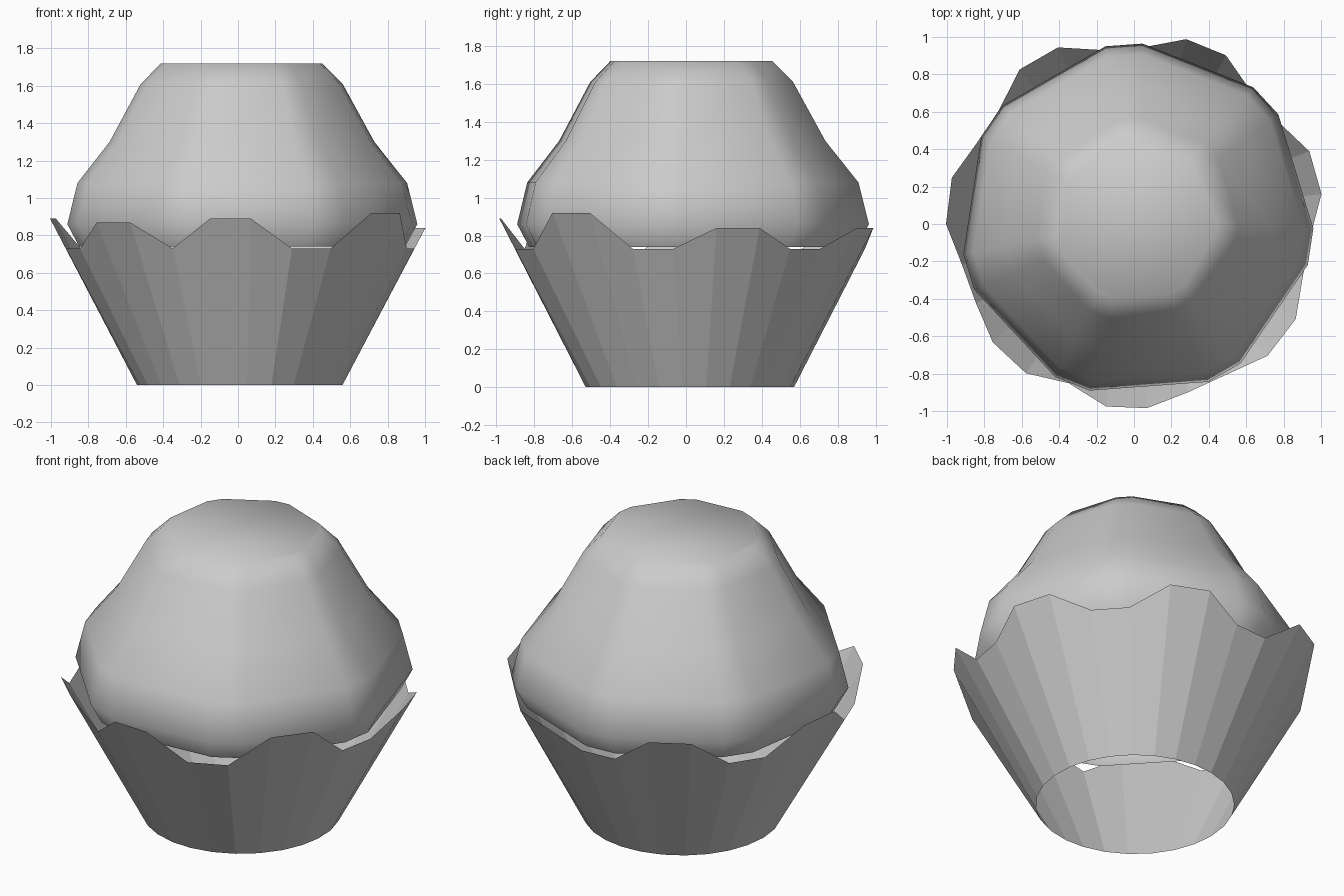
import bpy, bmesh
from math import radians, cos, sin

if "Cube" in bpy.data.objects:
    bpy.data.objects.remove(bpy.data.objects["Cube"])


def polar(r, deg, z, cx=0.0, cy=0.0):
    return (cx + r * cos(radians(deg)), cy + r * sin(radians(deg)), z)


def loft(name, rings, cap=False, smooth=None):
    """Skin a stack of closed rings with quads."""
    bm = bmesh.new()
    loops = [[bm.verts.new(p) for p in ring] for ring in rings]
    n = len(loops[0])
    for a, b in zip(loops, loops[1:]):
        for i in range(n):
            j = (i + 1) % n
            bm.faces.new((a[i], a[j], b[j], b[i]))
    if cap:
        bm.faces.new(loops[-1])
    me = bpy.data.meshes.new(name)
    bm.to_mesh(me)
    bm.free()
    ob = bpy.data.objects.new(name, me)
    bpy.context.collection.objects.link(ob)
    if smooth:
        bpy.ops.object.select_all(action='DESELECT')
        bpy.context.view_layer.objects.active = ob
        ob.select_set(True)
        bpy.ops.object.shade_smooth_by_angle(angle=radians(smooth))
    return ob


# Paper cup: seven raised petals (start angle, end angle, radius, height), open at both ends
petals = [(9.1, 22.5, 1.015, 0.84), (61.4, 74.2, 1.027, 0.84),
          (113.3, 126.6, 1.028, 0.90), (165.7, 180, 1.005, 0.89),
          (220, 234.1, 0.985, 0.87), (261.3, 274, 0.987, 0.89),
          (315.4, 329.6, 1.003, 0.92)]
angles, rim = [], []
for i, (a0, a1, r, z) in enumerate(petals):
    nxt = petals[(i + 1) % 7][0] + (360 if i == 6 else 0)
    gap = nxt - a1
    # low points between petals; the narrow gap has only one
    lows = [a1 + gap / 2] if gap < 30 else [a1 + gap / 3, a1 + gap * 2 / 3]
    angles += [a0, a1] + lows
    rim += [polar(r, a0, z), polar(r, a1, z)]
    rim += [polar(0.945 if len(lows) == 2 else 0.92, a, 0.73) for a in lows]
base = [polar(0.55, a, 0, 0.01, 0.02) for a in angles]
loft("paper_cup", [base, rim])

# Cake top: seven-sided dome with cut corners, open underneath
profile = [(0.88, 0.74), (0.945, 0.86), (0.89, 1.08),
           (0.715, 1.30), (0.545, 1.61), (0.435, 1.72)]
corners = [94.2 + k * 360 / 7 + d for k in range(7) for d in (-6, 6)]
loft("cake_top", [[polar(r, a, z, 0.015, 0.02) for a in corners]
                  for r, z in profile], cap=True, smooth=60)
